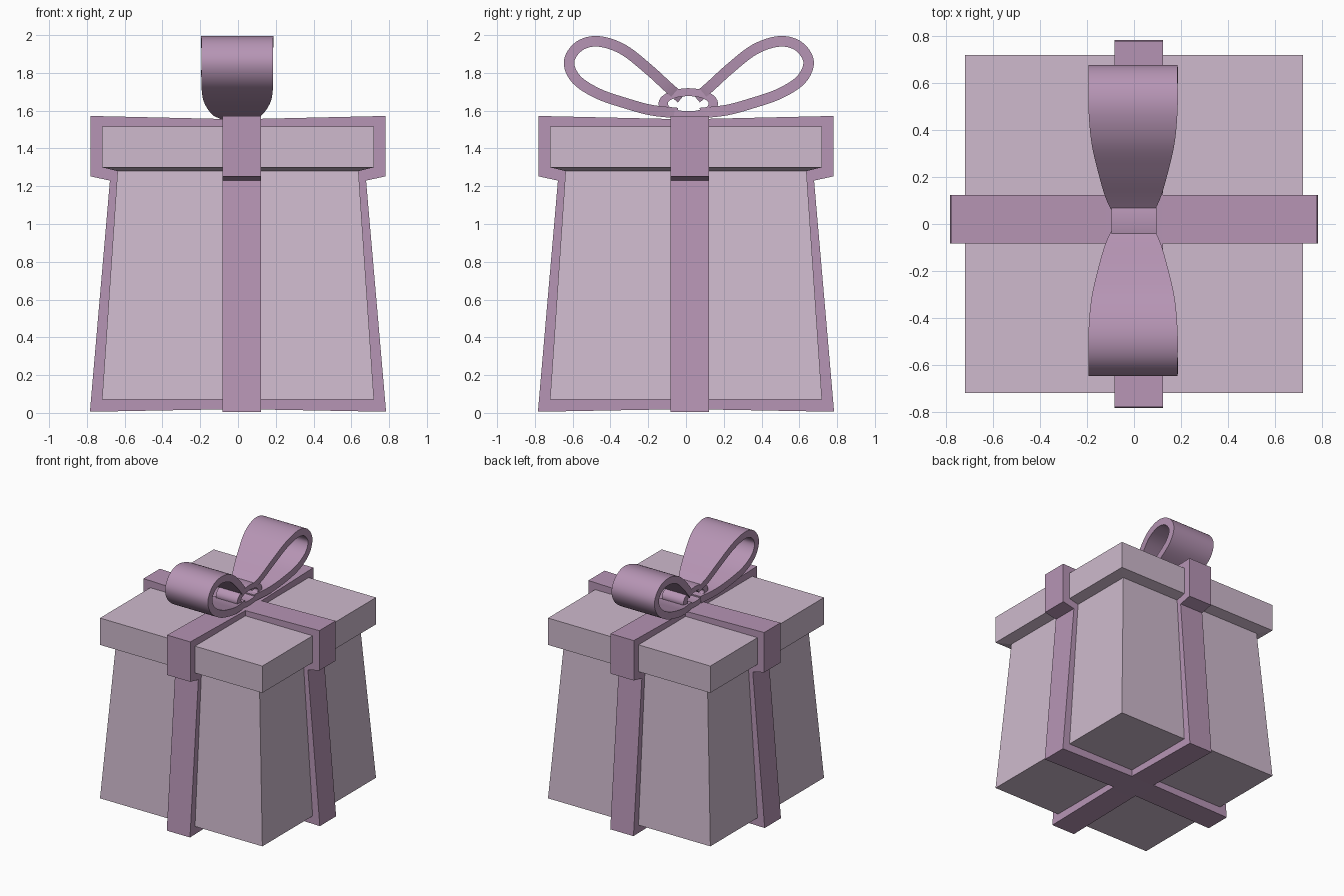
import bpy, bmesh, math
from mathutils import Vector

if "Cube" in bpy.data.objects:
    bpy.data.objects.remove(bpy.data.objects["Cube"])

def material(name, color):
    m = bpy.data.materials.new(name)
    m.diffuse_color = (*color, 1)
    m.use_nodes = True
    m.node_tree.nodes["Principled BSDF"].inputs["Base Color"].default_value = m.diffuse_color
    return m

PAPER = material("paper", (0.62, 0.49, 0.61))
SATIN = material("satin", (0.47, 0.30, 0.46))

def finish(name, bm, mat, smooth=False):
    bmesh.ops.recalc_face_normals(bm, faces=bm.faces)
    me = bpy.data.meshes.new(name)
    bm.to_mesh(me)
    bm.free()
    me.materials.append(mat)
    ob = bpy.data.objects.new(name, me)
    bpy.context.collection.objects.link(ob)
    if smooth:
        bpy.ops.object.select_all(action='DESELECT')
        ob.select_set(True)
        bpy.context.view_layer.objects.active = ob
        bpy.ops.object.shade_smooth_by_angle(angle=math.radians(40))
    return ob

def bridge(bm, sections, closed=False):
    """Skin a list of equal-length vertex rings."""
    n = len(sections[0])
    pairs = list(zip(sections, sections[1:]))
    if closed:
        pairs.append((sections[-1], sections[0]))
    for a, b in pairs:
        for i in range(n):
            j = (i + 1) % n
            bm.faces.new((a[i], a[j], b[j], b[i]))
    if not closed:
        bm.faces.new(sections[0])
        bm.faces.new(sections[-1])

# Box with tapered body and overhanging lid: (half width, z)
bm = bmesh.new()
rings = []
for r, z in [(0.72, 0.07), (0.638, 1.28), (0.72, 1.30), (0.72, 1.515)]:
    rings.append([bm.verts.new((r * sx, r * sy, z))
                  for sx, sy in ((-1, -1), (1, -1), (1, 1), (-1, 1))])
bridge(bm, rings)
finish("gift_box", bm, PAPER)

# Ribbon bands wrapped around the box: half profiles from bottom to top
OUTER = [(0.12, 0.018), (0.784, 0.006), (0.678, 1.23), (0.78, 1.252), (0.78, 1.572), (0.12, 1.557)]
INNER = [(0.12, 0.073), (0.717, 0.073), (0.635, 1.283), (0.717, 1.303), (0.717, 1.512), (0.12, 1.512)]

def band(name, along_x):
    bm = bmesh.new()
    loop = lambda p: p + [(-a, z) for a, z in reversed(p)]
    lo, hi = -0.083, 0.123
    sections = []
    for (ao, zo), (ai, zi) in zip(loop(OUTER), loop(INNER)):
        pts = [(ao, lo, zo), (ao, hi, zo), (ai, hi, zi), (ai, lo, zi)]
        sections.append([bm.verts.new((a, w, z) if along_x else (w, a, z)) for a, w, z in pts])
    bridge(bm, sections, closed=True)
    finish(name, bm, SATIN)

band("ribbon_band_x", True)
band("ribbon_band_y", False)

# Bow loops: strip swept along a smooth path in the yz plane
def spline(pts, steps=6):
    p = [Vector(q) for q in pts]
    p = [2 * p[0] - p[1]] + p + [2 * p[-1] - p[-2]]
    out = []
    for i in range(1, len(p) - 2):
        a, b, c, d = p[i - 1:i + 3]
        for k in range(steps):
            t = k / steps
            out.append(0.5 * (2 * b + (c - a) * t + (2 * a - 5 * b + 4 * c - d) * t * t
                              + (3 * b - a - 3 * c + d) * t ** 3))
    return out + [p[-2]]

# (distance from knot, z, half width)
LOOP = [(0.04, 1.665, 0.08), (0.11, 1.725, 0.115), (0.22, 1.825, 0.148), (0.35, 1.925, 0.178),
        (0.48, 1.967, 0.19), (0.58, 1.942, 0.19), (0.634, 1.86, 0.19), (0.595, 1.765, 0.19),
        (0.48, 1.69, 0.182), (0.33, 1.638, 0.158), (0.20, 1.603, 0.128), (0.06, 1.587, 0.095)]

def bow_loop(name, side, half=0.028):
    bm = bmesh.new()
    path = spline(LOOP)
    sections = []
    for i, q in enumerate(path):
        d = path[min(i + 1, len(path) - 1)] - path[max(i - 1, 0)]
        n = Vector((-d.y, d.x)).normalized() * half
        sections.append([bm.verts.new((-0.004 + s * q.z, 0.015 + side * (q.x + k * n.x), q.y + k * n.y))
                         for s, k in ((-1, -1), (1, -1), (1, 1), (-1, 1))])
    bridge(bm, sections)
    finish(name, bm, SATIN, True)

bow_loop("bow_loop_back", 1)
bow_loop("bow_loop_front", -1)

# Knot: flattened ring around the loop ends
bm = bmesh.new()
sections = []
for i in range(32):
    a = 2 * math.pi * i / 32
    c, s = math.cos(a), math.sin(a)
    sections.append([bm.verts.new((x, 0.012 + ry * c, 1.637 + rz * s))
                     for x, ry, rz in ((-0.095, 0.158, 0.082), (0.095, 0.158, 0.082),
                                       (0.095, 0.108, 0.04), (-0.095, 0.108, 0.04))])
bridge(bm, sections, closed=True)
finish("bow_knot", bm, SATIN, True)
